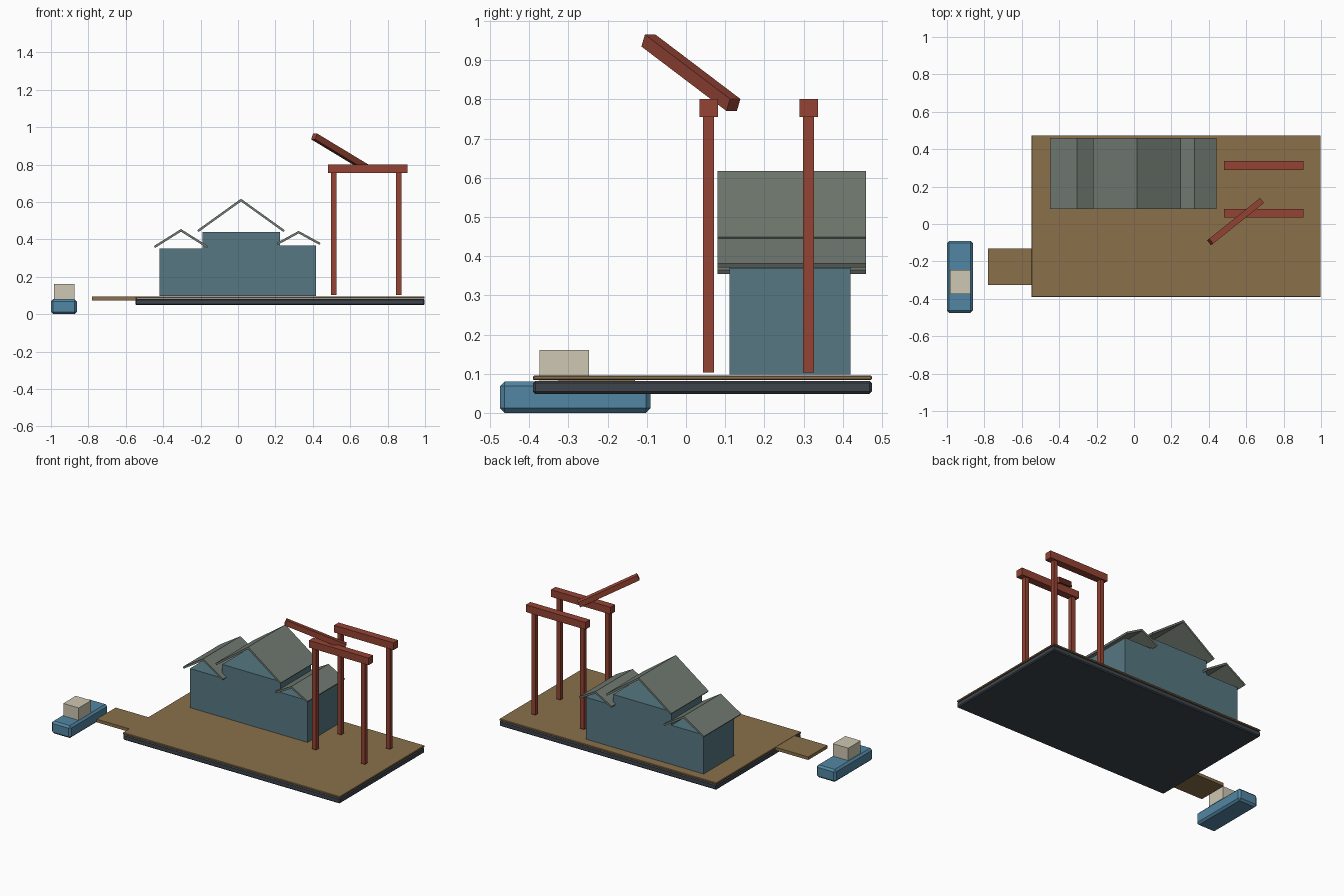
import bpy, bmesh, math
from mathutils import Vector

if "Cube" in bpy.data.objects:
    bpy.data.objects.remove(bpy.data.objects["Cube"])


def material(name, rgb):
    # sRGB 0-255 to linear
    lin = [((c / 255 + 0.055) / 1.055) ** 2.4 for c in rgb]
    m = bpy.data.materials.new(name)
    m.diffuse_color = (*lin, 1)
    m.use_nodes = True
    m.node_tree.nodes["Principled BSDF"].inputs["Base Color"].default_value = m.diffuse_color
    return m


WALL = material("slate_blue_wall", (86, 119, 130))
ROOF = material("grey_green_roof", (114, 123, 114))
RED = material("rust_red_steel", (148, 67, 52))
DECK = material("brown_planks", (138, 112, 74))
HULL = material("boat_blue", (82, 134, 163))
CABIN = material("cream_cabin", (206, 199, 178))
STONE = material("dark_quay", (62, 69, 77))


def finish(name, bm, mat):
    bmesh.ops.recalc_face_normals(bm, faces=bm.faces)
    me = bpy.data.meshes.new(name)
    bm.to_mesh(me)
    bm.free()
    me.materials.append(mat)
    ob = bpy.data.objects.new(name, me)
    bpy.context.collection.objects.link(ob)
    return ob


def box(name, x, y, z, mat, bevel=0):
    """Box from (min, max) ranges, with optional chamfered edges."""
    bm = bmesh.new()
    bmesh.ops.create_cube(bm, size=1)
    for v in bm.verts:
        v.co = [(a + b) / 2 + c * (b - a) for (a, b), c in zip((x, y, z), v.co)]
    if bevel:
        bmesh.ops.bevel(bm, geom=bm.edges[:], offset=bevel, segments=1, affect='EDGES')
    return finish(name, bm, mat)


def gable_roof(name, cx, half, ridge, eave, y, t=0.012):
    """Thin open chevron profile extruded along y."""
    a = math.atan2(ridge - eave, half)
    s, c = t * math.sin(a), t * math.cos(a)
    pts = [(-half, eave), (0, ridge), (half, eave),
           (half - s, eave - c), (0, ridge - t / math.cos(a)), (s - half, eave - c)]
    bm = bmesh.new()
    rows = [[bm.verts.new((cx + px, yy, pz)) for px, pz in pts] for yy in y]
    for i in range(6):
        j = (i + 1) % 6
        bm.faces.new((rows[0][i], rows[0][j], rows[1][j], rows[1][i]))
    for r in rows:
        bm.faces.new((r[0], r[1], r[4], r[5]))
        bm.faces.new((r[1], r[2], r[3], r[4]))
    finish(name, bm, ROOF)


# Quay, its planking and the landing stage
box("quay_base", (-0.548, 0.998), (-0.39, 0.474), (0.048, 0.082), STONE, 0.006)
box("quay_deck", (-0.548, 0.998), (-0.39, 0.474), (0.084, 0.095), DECK, 0.002)
box("landing_stage", (-0.78, -0.54), (-0.325, -0.13), (0.074, 0.094), DECK)

# Boat
box("boat_hull", (-1.0, -0.862), (-0.475, -0.09), (0.0, 0.08), HULL, 0.012)
box("boat_cabin", (-0.983, -0.873), (-0.374, -0.247), (0.08, 0.16), CABIN)

# Three sheds: name, wall x range, wall top, roof centre, half span, ridge, eave
for name, x, top, cx, half, ridge, eave in (
        ("left_shed", (-0.42, -0.19), 0.35, -0.305, 0.145, 0.455, 0.364),
        ("middle_shed", (-0.19, 0.225), 0.438, 0.016, 0.234, 0.617, 0.449),
        ("right_shed", (0.225, 0.418), 0.368, 0.324, 0.117, 0.445, 0.381)):
    box(name + "_walls", x, (0.111, 0.42), (0.098, top), WALL)
    gable_roof(name + "_roof", cx, half, ridge, eave, (0.08, 0.459))

# Two crane gantries
for side, y in (("front", 0.058), ("back", 0.313)):
    for end, x in (("left", 0.512), ("right", 0.859)):
        box(f"{side}_{end}_crane_leg", (x - 0.014, x + 0.014),
            (y - 0.014, y + 0.014), (0.103, 0.756), RED)
    box(f"{side}_crane_beam", (0.481, 0.906), (y - 0.0235, y + 0.0235), (0.755, 0.801), RED)

# Slanted crane boom
boom = box("crane_boom", (-0.1925, 0.1925), (-0.017, 0.017), (-0.017, 0.017), RED)
boom.location = (0.543, 0.0125, 0.868)
boom.rotation_euler = Vector((-0.272, -0.217, 0.1645)).to_track_quat('X', 'Z').to_euler()
